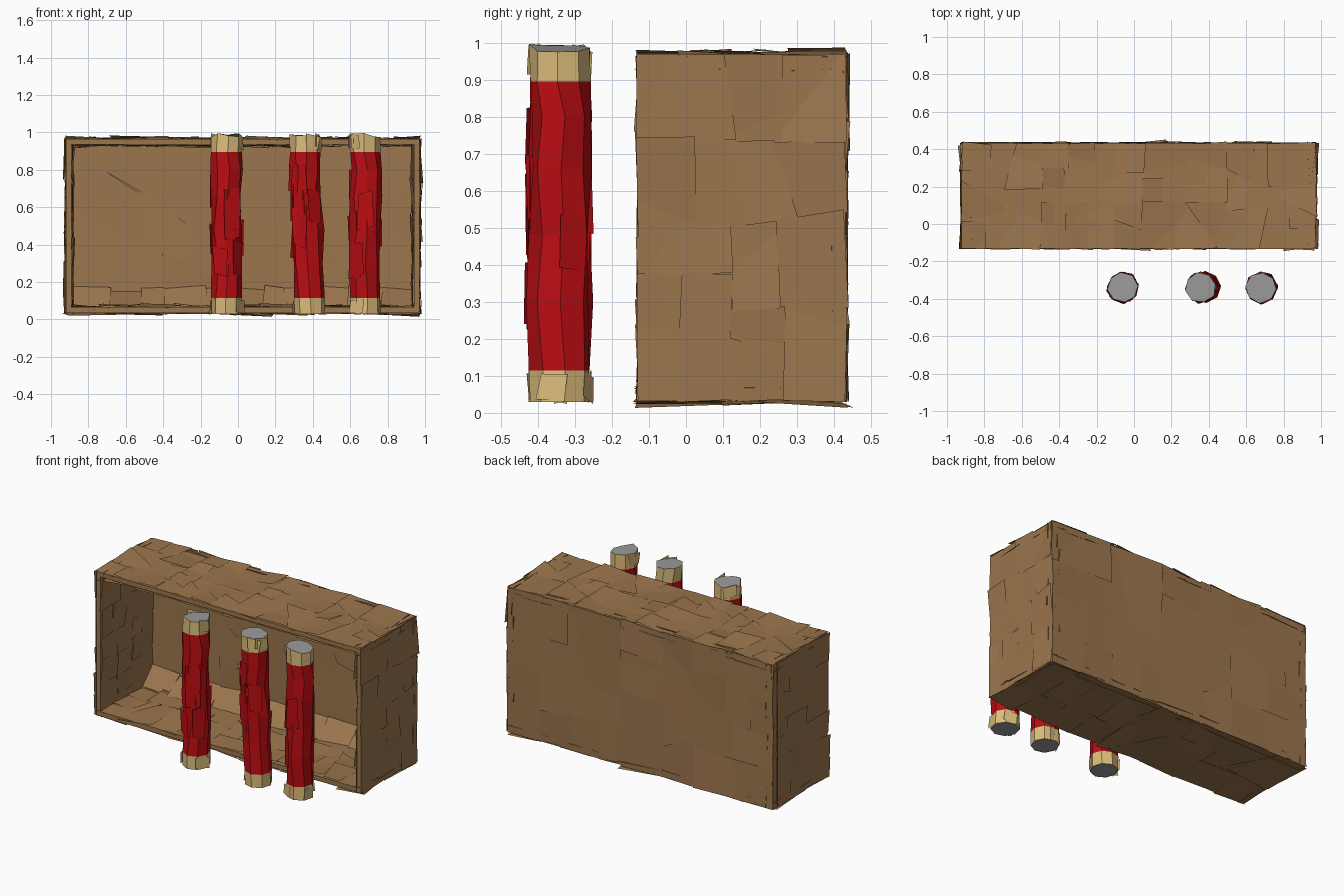
import bpy, bmesh, math, random
from mathutils import Vector, Matrix

if "Cube" in bpy.data.objects:
    bpy.data.objects.remove(bpy.data.objects["Cube"])

random.seed(11)
U = random.uniform


def mat(name, rgb):
    m = bpy.data.materials.new(name)
    m.diffuse_color = (*rgb, 1)
    m.use_nodes = True
    m.node_tree.nodes["Principled BSDF"].inputs["Base Color"].default_value = m.diffuse_color
    return m


CARD = mat("brown card", (0.33, 0.18, 0.075))
RED = mat("red paper", (0.50, 0.004, 0.006))
TAN = mat("tan cap", (0.72, 0.51, 0.20))
GREY = mat("grey core", (0.33, 0.33, 0.33))


def finish(bm, name, mats):
    me = bpy.data.meshes.new(name)
    bm.to_mesh(me)
    bm.free()
    for m in mats:
        me.materials.append(m)
    ob = bpy.data.objects.new(name, me)
    bpy.context.collection.objects.link(ob)
    return ob


def slab(bm, lo, hi):
    lo, hi = Vector(lo), Vector(hi)
    m = Matrix.Translation((lo + hi) / 2) @ Matrix.Diagonal((*(hi - lo), 1))
    bmesh.ops.create_cube(bm, size=1, matrix=m)


def shatter(poly, size):
    """Cut a 2D convex polygon into irregular shards by slanted lines."""
    xs, ys = [p.x for p in poly], [p.y for p in poly]
    w, h = max(xs) - min(xs), max(ys) - min(ys)
    if max(w, h) < size * U(0.8, 1.3):
        return [poly]
    c = Vector((min(xs) + w * U(0.4, 0.6), min(ys) + h * U(0.4, 0.6)))
    a = (0 if w > h else math.pi / 2) + random.choice((0, 0, U(-0.6, 0.6)))
    n = Vector((math.cos(a), math.sin(a)))
    parts = [[], []]
    for p, q in zip(poly, poly[1:] + poly[:1]):
        dp, dq = (p - c).dot(n), (q - c).dot(n)
        parts[dp > 0].append(p)
        if (dp > 0) != (dq > 0):
            x = p.lerp(q, dp / (dp - dq))
            parts[0].append(x)
            parts[1].append(x)
    return [s for part in parts if len(part) > 2 for s in shatter(part, size)]


def shards(bm, origin, u, v, size, tilt):
    """Cover the rectangle origin+u+v with slightly tilted flat shards."""
    o, u, v = Vector(origin), Vector(u), Vector(v)
    w, h = u.length, v.length
    u, v = u.normalized(), v.normalized()
    n = u.cross(v)
    rect = [Vector(p) for p in ((0, 0), (w, 0), (w, h), (0, h))]
    for s in shatter(rect, size):
        c = sum(s, Vector((0, 0))) / len(s)
        tu, tv, off = random.gauss(0, tilt), random.gauss(0, tilt), U(0, 0.006)
        spin = Matrix.Rotation(random.gauss(0, 0.04), 2)
        vs = []
        for p in s:
            d = spin @ (p - c) * 1.03
            vs.append(bm.verts.new(o + u * (c.x + d.x) + v * (c.y + d.y)
                                   + n * (off + d.x * tu + d.y * tv)))
        bm.faces.new(vs)


# Box: open at the front, thin walls covered in broken card shards
X0, X1, Y0, Y1, Z0, Z1, T = -0.92, 0.97, -0.13, 0.43, 0.035, 0.965, 0.03
W, D, H = X1 - X0, Y1 - Y0, Z1 - Z0
bm = bmesh.new()
slab(bm, (X0, Y1 - T, Z0), (X1, Y1, Z1))
slab(bm, (X0, Y0, Z0), (X1, Y1, Z0 + T))
slab(bm, (X0, Y0, Z1 - T), (X1, Y1, Z1))
slab(bm, (X0, Y0, Z0), (X0 + T, Y1, Z1))
slab(bm, (X1 - T, Y0, Z0), (X1, Y1, Z1))
finish(bm, "box_walls", [CARD])

bm = bmesh.new()
x, y, z = (W, 0, 0), (0, D, 0), (0, 0, H)
nx = (-W, 0, 0)
shards(bm, (X0, Y0, Z1), x, y, 0.24, 0.06)
shards(bm, (X0, Y0, Z0), y, x, 0.30, 0.04)
shards(bm, (X1, Y0, Z0), y, z, 0.24, 0.05)
shards(bm, (X0, Y0, Z0), z, y, 0.24, 0.05)
shards(bm, (X1, Y1, Z0), nx, z, 0.40, 0.02)
finish(bm, "box_outer_shards", [CARD])

bm = bmesh.new()
i = T + 0.004
shards(bm, (X0, Y0, Z0 + i), x, y, 0.26, 0.05)
shards(bm, (X0, Y0, Z1 - i), y, x, 0.24, 0.05)
shards(bm, (X0 + i, Y0, Z0), y, z, 0.24, 0.05)
shards(bm, (X1 - i, Y0, Z0), z, y, 0.24, 0.05)
shards(bm, (X0, Y1 - i, Z0), x, z, 0.50, 0.01)
# crumpled fold where the floor meets the back
shards(bm, (X0 + 0.03, 0.27, Z0 + T), (W - 0.06, 0, 0), (0, 0.12, 0.10), 0.22, 0.10)
finish(bm, "box_inner_shards", [CARD])


# Sticks: crumpled red tubes with tan ends and a grey core showing
def stick(name, cx, cy, lean):
    bm = bmesh.new()
    n, r = 8, 0.082
    levels = [0.03, 0.115, 0.30, 0.48, 0.66, 0.80, 0.895, 0.985]
    rings = []
    for z in levels:
        end = z < 0.2 or z > 0.85
        j = 0.004 if end else 0.010
        tw = U(-0.25, 0.25)
        rings.append([bm.verts.new((
            cx + lean * (z - 0.5) + (r + U(-j, j)) * math.cos(tw + k * math.tau / n),
            cy + (r + U(-j, j)) * math.sin(tw + k * math.tau / n),
            z + (U(-0.012, 0.012) if z > 0.95 else 0))) for k in range(n)])
    for q, (a, b) in enumerate(zip(rings, rings[1:])):
        for k in range(n):
            f = bm.faces.new((a[k], a[(k + 1) % n], b[(k + 1) % n], b[k]))
            f.material_index = 1 if q in (0, len(levels) - 2) else 0
    # end discs: tan rim, inset grey core
    for ring, flip in ((rings[0], True), (rings[-1], False)):
        f = bm.faces.new(ring[::-1] if flip else ring)
        f.material_index = 1
        bmesh.ops.inset_region(bm, faces=[f], thickness=0.038)
        f.material_index = 2
    # loose paper flaps wrapped round the tube
    flaps = [(U(0.22, 0.78), U(0.14, 0.22), 0, U(0, math.tau)) for _ in range(9)]
    flaps += [(z, 0.07, 1, U(0, math.tau)) for z in (0.07, 0.07, 0.07, 0.95, 0.95)]
    for z, h, mi, a in flaps:
        c = Vector((cx + lean * (z - 0.5), cy, z))
        out = Vector((math.cos(a), math.sin(a), 0))
        side = Vector((-out.y, out.x, 0))
        skew, t = U(-0.35, 0.35), U(-0.12, 0.12)
        vs = []
        for s, k in ((-1, -1), (1, -1), (1, 1), (-1, 1)):
            du, dz = s * U(0.03, 0.05), k * h / 2 + s * skew * 0.04
            vs.append(bm.verts.new(c + out * (0.081 + du * t) + side * du
                                   + Vector((0, 0, dz))))
        bm.faces.new(vs).material_index = mi
    finish(bm, name, [RED, TAN, GREY])


stick("stick_left", -0.06, -0.34, 0.0)
stick("stick_middle", 0.37, -0.34, -0.03)
stick("stick_right", 0.68, -0.34, 0.0)
